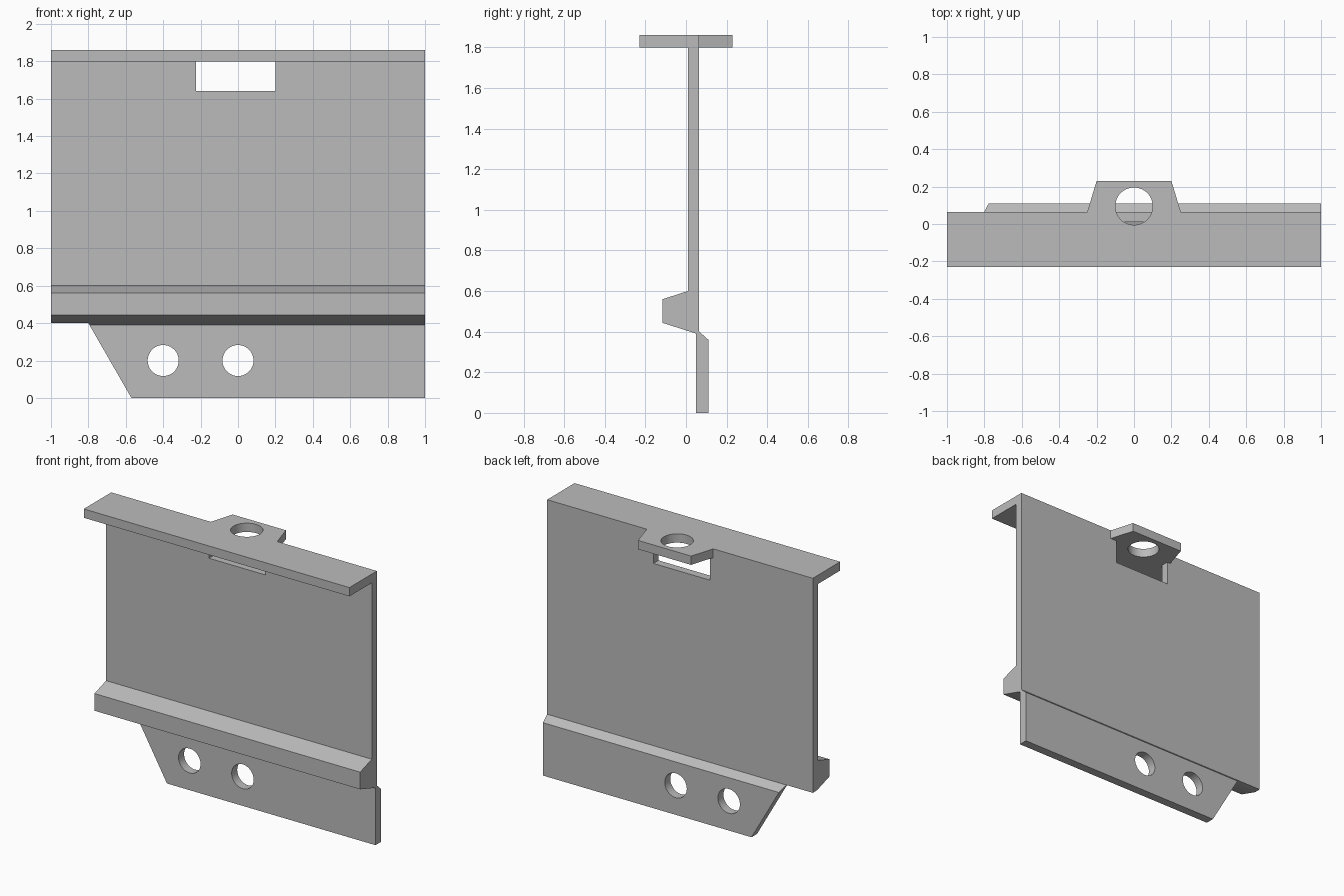
import bpy, bmesh
from mathutils import Vector

old = bpy.data.objects.get("Cube")
if old:
    bpy.data.objects.remove(old, do_unlink=True)

grey = bpy.data.materials.new("plain grey")
grey.use_nodes = True
colour = (0.5, 0.5, 0.5, 1)
grey.diffuse_color = colour
grey.node_tree.nodes["Principled BSDF"].inputs["Base Color"].default_value = colour


def finish(name, bm):
    bmesh.ops.recalc_face_normals(bm, faces=bm.faces)
    mesh = bpy.data.meshes.new(name)
    bm.to_mesh(mesh)
    bm.free()
    mesh.materials.append(grey)
    obj = bpy.data.objects.new(name, mesh)
    bpy.context.collection.objects.link(obj)
    return obj


def prism(points, sweep):
    """Closed outline swept along a vector."""
    bm = bmesh.new()
    face = bm.faces.new([bm.verts.new(p) for p in points])
    swept = bmesh.ops.extrude_face_region(bm, geom=[face], use_keep_orig=True)
    moved = [v for v in swept["geom"] if isinstance(v, bmesh.types.BMVert)]
    bmesh.ops.translate(bm, verts=moved, vec=Vector(sweep))
    return bm


def side_profile(points):
    return prism([(-1, y, z) for y, z in points], (2, 0, 0))


def cut(target, cutter):
    cutter.hide_render = True
    cutter.hide_viewport = True
    cutter.display_type = 'WIRE'
    mod = target.modifiers.new(cutter.name, 'BOOLEAN')
    mod.operation = 'DIFFERENCE'
    mod.solver = 'EXACT'
    mod.object = cutter
    bpy.context.view_layer.objects.active = target
    bpy.ops.object.modifier_apply(modifier=mod.name)
    bpy.data.objects.remove(cutter, do_unlink=True)


def drill(target, centre, radius, axis):
    """Round through hole along z or y."""
    bm = bmesh.new()
    bmesh.ops.create_cone(bm, cap_ends=True, segments=48, radius1=radius,
                          radius2=radius, depth=0.4)
    if axis == 'Y':
        for v in bm.verts:
            v.co = Vector((v.co.x, -v.co.z, v.co.y))
    bmesh.ops.translate(bm, verts=bm.verts, vec=Vector(centre))
    cut(target, finish("hole_cutter", bm))


FRONT, BACK = 0.01, 0.065

# Upright panel with the tapered rail along its lower front
panel = finish("panel_with_rail", side_profile([
    (BACK, 1.8), (FRONT, 1.8), (FRONT, 0.6), (-0.115, 0.56),
    (-0.115, 0.443), (0.02, 0.4), (BACK, 0.4)]))

# Slot under the top flange
slot = prism([(x, -0.1, z) for x, z in
              [(-0.225, 1.64), (0.2, 1.64), (0.2, 1.9), (-0.225, 1.9)]], (0, 0.3, 0))
cut(panel, finish("slot_cutter", slot))

# Top flange with rear tab and vertical hole
flange = finish("top_flange", prism([(x, y, 1.8) for x, y in [
    (-1, -0.23), (1, -0.23), (1, BACK), (0.25, BACK),
    (0.2, 0.23), (-0.2, 0.23), (-0.25, BACK), (-1, BACK)]], (0, 0, 0.06)))
drill(flange, (0, 0.095, 1.83), 0.1, 'Z')

# Lower plate, stepped back, with one end trimmed at a slant
bm = side_profile([(0.05, 0), (0.11, 0), (0.11, 0.36), (BACK, 0.4),
                   (0.02, 0.4), (0.05, 0.39)])
trim = bmesh.ops.bisect_plane(
    bm, geom=bm.verts[:] + bm.edges[:] + bm.faces[:],
    plane_co=(-0.8, 0, 0.4), plane_no=(-0.4, 0, -0.23), clear_outer=True)
rim = [e for e in trim["geom_cut"] if isinstance(e, bmesh.types.BMEdge)]
bmesh.ops.contextual_create(bm, geom=rim)
plate = finish("lower_plate", bm)
for x in (-0.4, 0):
    drill(plate, (x, 0.08, 0.2), 0.083, 'Y')

# Smooth hole walls, crisp edges elsewhere
for obj in (panel, flange, plate):
    bpy.ops.object.select_all(action='DESELECT')
    obj.select_set(True)
    bpy.context.view_layer.objects.active = obj
    bpy.ops.object.shade_smooth_by_angle(angle=0.35)
